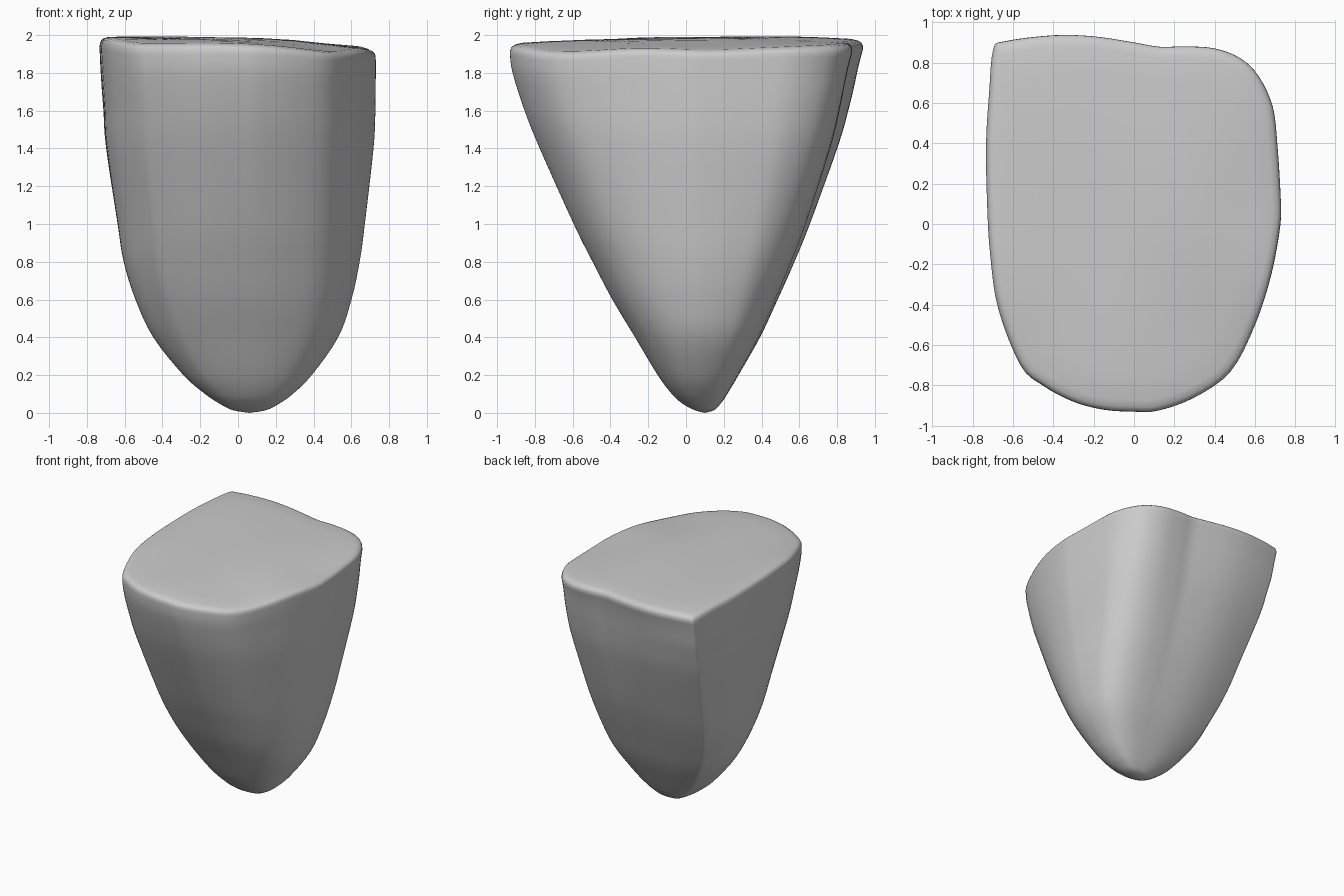
import bpy, bmesh, math
from mathutils import Vector

if "Cube" in bpy.data.objects:
    bpy.data.objects.remove(bpy.data.objects["Cube"])

# Plan outline near the top, counter-clockwise from the right side
OUTLINE = [(.725, 0), (.726, .15), (.71, .4), (.688, .58), (.62, .73), (.53, .82),
           (.4, .87), (.25, .88), (.13, .878), (0, .90), (-.2, .93), (-.4, .935),
           (-.64, .905), (-.695, .865), (-.715, .65), (-.73, .4), (-.725, .1),
           (-.71, -.15), (-.67, -.42), (-.56, -.70), (-.45, -.80), (-.3, -.88),
           (-.15, -.92), (0, -.93), (.12, -.925), (.3, -.86), (.48, -.73),
           (.6, -.5), (.68, -.25)]
# Height, x min, x max, y min, y max
PROFILE = [(0, .06, .06, .10, .10), (.015, -.03, .15, .045, .15), (.05, -.10, .22, -.02, .185),
           (.1, -.175, .29, -.075, .22), (.2, -.29, .39, -.15, .28), (.4, -.45, .53, -.27, .395),
           (.6, -.545, .60, -.39, .49), (.8, -.608, .643, -.495, .58), (1.0, -.64, .67, -.595, .662),
           (1.4, -.70, .715, -.775, .805), (1.6, -.712, .725, -.855, .86), (1.8, -.725, .727, -.918, .905),
           (1.9, -.73, .727, -.932, .932)]
# Low spots along the top edge: x, y, depth
DIPS = [(.55, -.65, .022), (-.62, -.7, .012), (.75, .1, .018)]


def spline(points, steps, closed):
    """Catmull-Rom curve through the points."""
    p = [Vector(q) for q in points]
    n = len(p)
    get = (lambda i: p[i % n]) if closed else (lambda i: p[max(0, min(n - 1, i))])
    out = []
    for i in range(n if closed else n - 1):
        a, b, c, d = (get(i + k) for k in (-1, 0, 1, 2))
        for s in range(steps):
            t = s / steps
            out.append(.5 * (2 * b + (c - a) * t + (2 * a - 5 * b + 4 * c - d) * t ** 2
                             + (3 * b - a - 3 * c + d) * t ** 3))
    return out if closed else out + [p[-1]]


def top_z(x, y):
    """Gently uneven, slightly domed top."""
    z = 1.985 - .034 * x + .01 * y - .04 * x * x - .03 * y * y
    z += .005 * math.sin(5 * x + 2 * y) * math.cos(4 * y - x)
    return z - sum(d * math.exp(-((x - a) ** 2 + (y - b) ** 2) / .12) for a, b, d in DIPS)


def rounded(u):
    """Same direction on a soft oval that is squarer on the right."""
    e = 2.3 + .3 * u.normalized().x
    return u / (abs(u.x) ** e + abs(u.y) ** e) ** (1 / e)


outline = spline(OUTLINE, 4, True)
unit = [Vector((q.x / .727, q.y / .932)) for q in outline]
bm = bmesh.new()
rings = []

# Tapering wall, with the back groove fading towards the tip
for z, x0, x1, y0, y1 in spline(PROFILE, 4, False)[1:]:
    blend = .75 * max(0, 1 - z / 1.7)
    ring = []
    for u in unit:
        q = u.lerp(rounded(u), blend)
        x = (x0 + x1) / 2 + (x1 - x0) / 2 * q.x
        y = (y0 + y1) / 2 + (y1 - y0) / 2 * q.y
        lift = (top_z(x, y) - .05 - 1.9) * (z / 1.9) ** 6
        ring.append(bm.verts.new((x, y, z + lift)))
    rings.append(ring)

# Rounded rim and top
for s, drop in ((.999, .03), (.992, .016), (.975, .006), (.94, 0), (.8, 0), (.6, 0), (.4, 0), (.2, 0)):
    ring = []
    for q in outline:
        x, y = q.x * s, q.y * s
        ring.append(bm.verts.new((x, y, top_z(x, y) - drop)))
    rings.append(ring)

n = len(unit)
for a, b in zip(rings, rings[1:]):
    for i in range(n):
        j = (i + 1) % n
        bm.faces.new((a[i], a[j], b[j], b[i]))
tip = bm.verts.new((.06, .10, 0))
crown = bm.verts.new((0, 0, top_z(0, 0)))
for i in range(n):
    j = (i + 1) % n
    bm.faces.new((tip, rings[0][j], rings[0][i]))
    bm.faces.new((crown, rings[-1][i], rings[-1][j]))
bmesh.ops.recalc_face_normals(bm, faces=bm.faces)
for f in bm.faces:
    f.smooth = True

mesh = bpy.data.meshes.new("tapered_stone")
bm.to_mesh(mesh)
bm.free()
stone = bpy.data.objects.new("tapered_stone", mesh)
bpy.context.collection.objects.link(stone)
